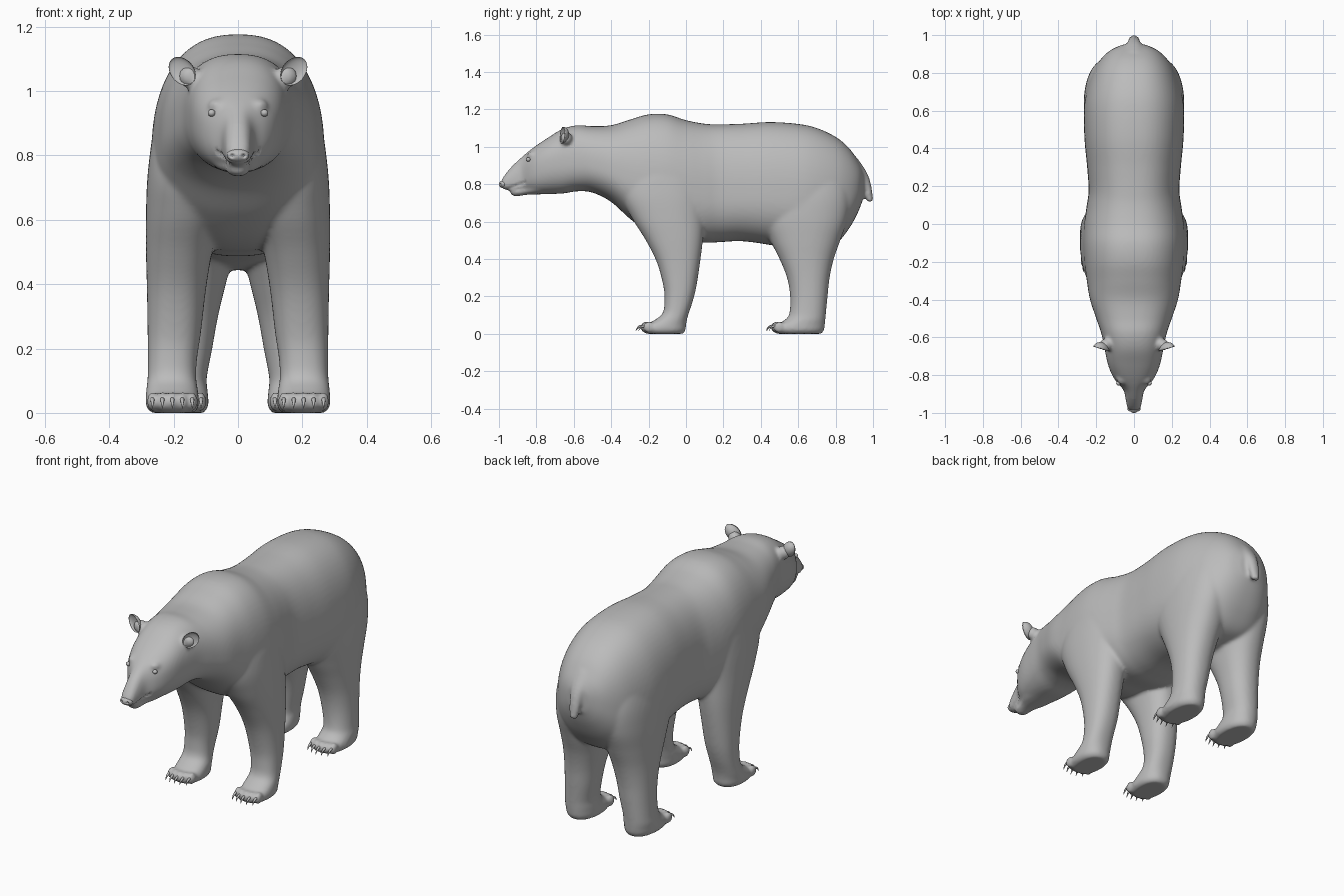
import bpy, bmesh, math
from mathutils import Vector, Matrix

cube = bpy.data.objects.get("Cube")
if cube:
    bpy.data.objects.remove(cube, do_unlink=True)

fur = bpy.data.materials.new("grey_fur")
fur.use_nodes = True
fur.diffuse_color = (0.5, 0.5, 0.5, 1)
fur.node_tree.nodes["Principled BSDF"].inputs["Base Color"].default_value = (0.5, 0.5, 0.5, 1)


def finish(name, bm, mirror=False):
    """Turn a bmesh into a smooth, coloured object."""
    bmesh.ops.recalc_face_normals(bm, faces=bm.faces)
    for f in bm.faces:
        f.smooth = True
    me = bpy.data.meshes.new(name)
    bm.to_mesh(me)
    bm.free()
    me.materials.append(fur)
    ob = bpy.data.objects.new(name, me)
    bpy.context.scene.collection.objects.link(ob)
    if mirror:
        ob.modifiers.new("mirror", "MIRROR")
    return ob


def resample(rows, steps):
    """Catmull-Rom interpolation between rows of section sizes."""
    pts = [rows[0]] + list(rows) + [rows[-1]]
    out = []
    for a, b, c, d in zip(pts, pts[1:], pts[2:], pts[3:]):
        for k in range(steps):
            t = k / steps
            out.append([0.5 * (2 * q + (r - p) * t + (2 * p - 5 * q + 4 * r - s) * t * t
                               + (3 * q - p - 3 * r + s) * t ** 3)
                        for p, q, r, s in zip(a, b, c, d)])
    return out + [rows[-1]]


def power(v, e):
    return math.copysign(abs(v) ** (2 / e), v)


def lengthwise(row, a, e):
    """Section across y: y, top, widest height, bottom, half width."""
    y, top, mid, bot, w = row
    s = power(math.sin(a), e)
    return Vector((w * power(math.cos(a), e), y, mid + s * (top - mid if s > 0 else mid - bot)))


def upright(row, a, e):
    """Section across z: z, front y, back y, inner x, outer x."""
    z, yf, yb, xi, xo = row
    return Vector(((xi + xo) / 2 + (xo - xi) / 2 * power(math.cos(a), e),
                   (yf + yb) / 2 + (yb - yf) / 2 * power(math.sin(a), e), z))


def loft(bm, rows, section, side=1, shift=(0, 0, 0), e=2.0, n=64, steps=6):
    rings = []
    for row in resample(rows, steps):
        ring = []
        for i in range(n):
            p = section(row, math.tau * i / n, e) + Vector(shift)
            ring.append(bm.verts.new((p.x * side, p.y, p.z)))
        rings.append(ring)
    for r, s in zip(rings, rings[1:]):
        for i in range(n):
            j = (i + 1) % n
            bm.faces.new((r[i], r[j], s[j], s[i]))
    bm.faces.new(rings[0])
    bm.faces.new(rings[-1])


def ball(bm, centre, radii, rot=Matrix()):
    m = Matrix.Translation(centre) @ rot @ Matrix.Diagonal((*radii, 1))
    return bmesh.ops.create_uvsphere(bm, u_segments=24, v_segments=14, radius=1, matrix=m)["verts"]


# Head, neck and torso in one run from nose to rump
trunk = [(-.99, .815, .80, .782, .022), (-.97, .848, .805, .772, .036),
         (-.93, .897, .81, .765, .044), (-.88, .943, .83, .765, .055),
         (-.84, .977, .87, .76, .09), (-.80, 1.007, .89, .75, .116),
         (-.74, 1.047, .91, .748, .139), (-.66, 1.095, .92, .75, .156),
         (-.58, 1.115, .92, .762, .173), (-.5, 1.11, .9, .755, .2),
         (-.4, 1.115, .87, .705, .233), (-.3, 1.145, .83, .615, .25),
         (-.2, 1.173, .8, .545, .264), (-.1, 1.173, .78, .51, .27),
         (0, 1.142, .76, .5, .264), (.1, 1.123, .74, .487, .25),
         (.18, 1.12, .74, .49, .24), (.3, 1.123, .74, .495, .248)]
rump = [(.45, 1.132, .74, .475, .262), (.6, 1.122, .73, .445, .265),
        (.7, 1.1, .72, .45, .252), (.8, 1.053, .72, .48, .22),
        (.87, .995, .74, .56, .178), (.92, .925, .78, .65, .125), (.95, .87, .8, .73, .06)]
jaw = [(-.937, .775, .757, .745, .024), (-.91, .785, .757, .734, .036),
       (-.86, .79, .765, .742, .048), (-.8, .8, .775, .745, .074), (-.7, .82, .79, .748, .09)]
front_leg = [(0, -.215, -.015, .135, .27), (.02, -.228, -.002, .122, .286),
             (.045, -.215, 0, .122, .287), (.075, -.165, .005, .125, .285),
             (.11, -.125, .015, .13, .281), (.17, -.115, .035, .127, .28),
             (.25, -.12, .055, .115, .281), (.38, -.155, .075, .1, .283),
             (.5, -.215, .09, .08, .286), (.62, -.29, .1, .05, .286),
             (.75, -.35, .11, .03, .28), (.88, -.33, .1, .03, .26), (1, -.25, .06, .05, .21)]
hind_leg = [(0, .485, .725, .105, .245), (.02, .468, .738, .092, .262),
            (.045, .48, .742, .092, .263), (.075, .53, .745, .095, .262),
            (.11, .553, .748, .097, .258), (.2, .557, .757, .08, .255),
            (.3, .54, .768, .062, .255), (.4, .5, .79, .038, .258),
            (.5, .45, .825, .015, .263), (.62, .4, .865, .01, .266),
            (.75, .4, .875, .01, .257), (.88, .45, .84, .02, .225), (1, .52, .76, .03, .17)]
tail = [(.703, .978, .992, -.01, .01), (.715, .965, 1, -.023, .023), (.77, .95, .995, -.03, .03),
        (.83, .92, .981, -.036, .036), (.88, .88, .957, -.05, .05), (.94, .84, .915, -.06, .06)]

bm = bmesh.new()
loft(bm, trunk + rump, lengthwise, e=2.4)
loft(bm, jaw, lengthwise)
loft(bm, tail, upright)
paws = ((.204, -.215), (.177, .482))
for side in (1, -1):
    loft(bm, front_leg, upright, side, e=2.3)
    loft(bm, hind_leg, upright, side, e=2.2)
    # Brow ridge and ear root
    ball(bm, (side * .066, -.815, .955), (.028, .035, .022))
    ball(bm, (side * .15, -.64, 1.045), (.036, .032, .036))
    # Toes
    for x, y in paws:
        for i in range(-2, 3):
            ball(bm, (side * (x + i * .031), y + .004 * i * i, .035), (.0175, .032, .031))
body = finish("body", bm)

# Fuse the parts into one skin
remesh = body.modifiers.new("fuse", "REMESH")
remesh.mode = "VOXEL"
remesh.voxel_size = 0.009
remesh.use_smooth_shade = True
soften = body.modifiers.new("soften", "SMOOTH")
soften.factor = 0.5
soften.iterations = 10
bpy.context.view_layer.update()
skin = bpy.data.meshes.new_from_object(body.evaluated_get(bpy.context.evaluated_depsgraph_get()))
body.modifiers.clear()
body.data = skin

# Mouth line pressed into the muzzle
a, b = Vector((-.965, .77)), Vector((-.855, .812))
for v in skin.vertices:
    p = Vector(v.co.yz)
    t = (p - a).dot(b - a) / (b - a).length_squared
    if 0 < t < 1 and (p - a.lerp(b, t)).length < .006:
        v.co.x *= .87
if not skin.materials:
    skin.materials.append(fur)
skin.polygons.foreach_set("use_smooth", [True] * len(skin.polygons))

# Nose pad with hollow nostrils
bm = bmesh.new()
ball(bm, (0, -.976, .8), (.035, .024, .021))
bmesh.ops.subdivide_edges(bm, edges=bm.edges, cuts=1, use_grid_fill=True)
for v in bm.verts:
    d = (Vector((abs(v.co.x), v.co.z)) - Vector((.018, .799))).length
    if d < .009 and v.co.y < -.976:
        v.co.y += .012 * (1 - d / .009)
finish("nose", bm)

# Eyes
bm = bmesh.new()
ball(bm, (.082, -.843, .932), (.012, .012, .011))
finish("eyes", bm, True)

# Cupped ears leaning outwards
bm = bmesh.new()
for v in ball(bm, (0, 0, 0), (1, 1, 1)):
    if v.co.y < 0:
        v.co.y *= -.4
tilt = Matrix.Rotation(.3, 4, "Z") @ Matrix.Rotation(.75, 4, "Y")
bm.transform(Matrix.Translation((.174, -.662, 1.062)) @ tilt @ Matrix.Diagonal((.037, .036, .05, 1)))
finish("ears", bm, True)

# Curved claws
claw = [(.01, .049, .04, .031, .007), (-.015, .048, .041, .034, .0065),
        (-.032, .036, .031, .026, .0045), (-.04, .018, .016, .014, .001)]
for name, (x, y) in zip(("front_claws", "hind_claws"), paws):
    bm = bmesh.new()
    for i in range(-2, 3):
        loft(bm, claw, lengthwise, shift=(x + i * .031, y - .014 + .004 * i * i, 0), n=10, steps=3)
    finish(name, bm, True)
